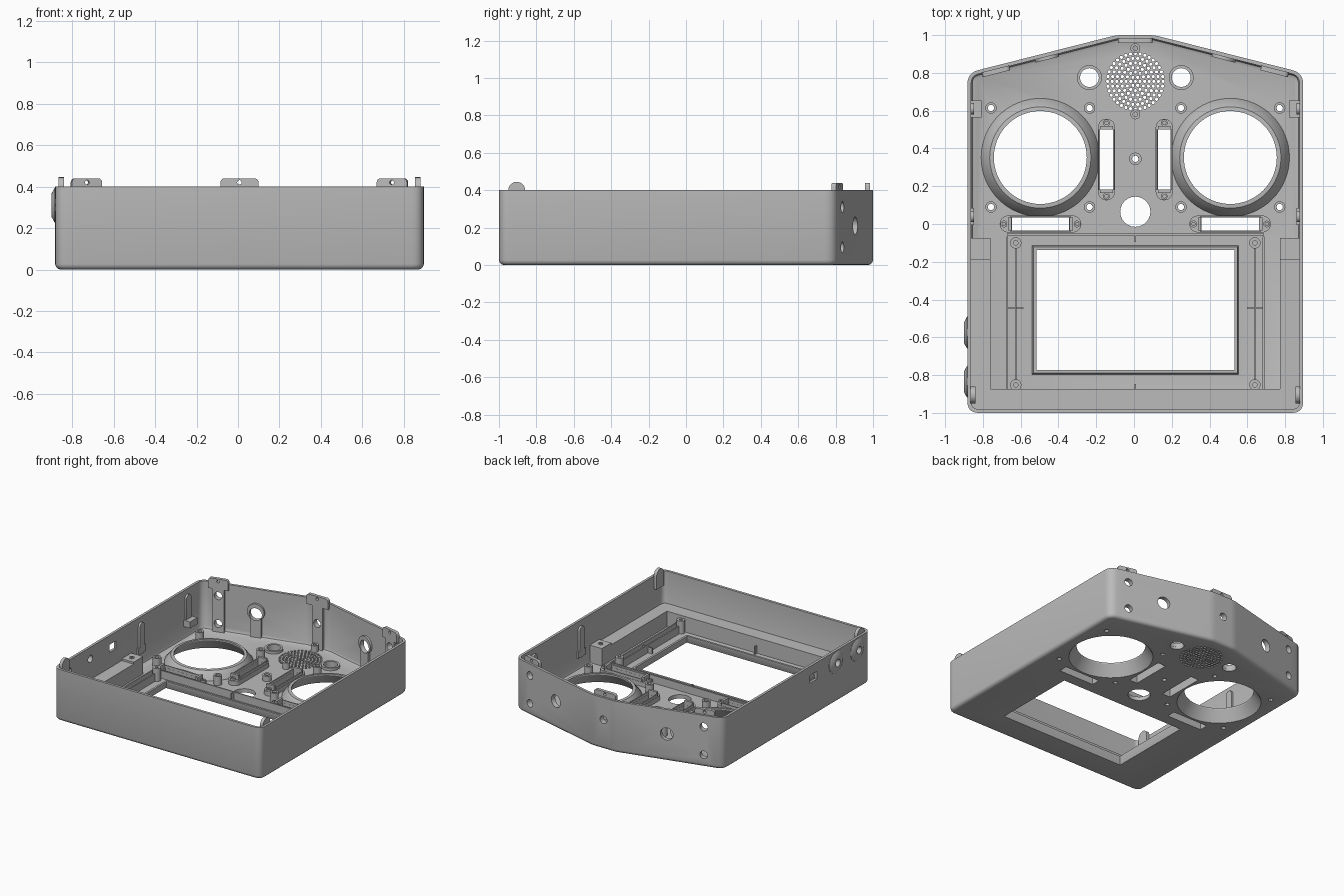
import bpy, bmesh
from math import sin, cos, pi, radians, atan2
from mathutils import Matrix, Vector

cube = bpy.data.objects.get("Cube")
if cube:
    bpy.data.objects.remove(cube)

grey = bpy.data.materials.new("plain grey")
grey.use_nodes = True
COLOUR = (0.5, 0.5, 0.5, 1)
grey.diffuse_color = COLOUR
grey.node_tree.nodes["Principled BSDF"].inputs["Base Color"].default_value = COLOUR

IDENT = Matrix.Identity(4)
SHIFT = 0.007
HALF, SHOULDER, PEAK, RIM, FLOOR, SKIN = 0.889, 0.8, 0.1, 0.4, 0.03, 0.02
SIDES = (-1, 1)
SLANT = atan2(1 - SHOULDER, HALF - PEAK)


# Helpers
def loft(bm, loops, closed=True, mat=IDENT):
    rows = [[bm.verts.new(mat @ Vector(p)) for p in loop] for loop in loops]
    n = len(rows[0])
    for k in range(len(rows) if closed else len(rows) - 1):
        a, b = rows[k], rows[(k + 1) % len(rows)]
        for i in range(n):
            j = (i + 1) % n
            bm.faces.new((a[i], a[j], b[j], b[i]))
    if not closed:
        bm.faces.new(rows[0][::-1])
        bm.faces.new(rows[-1])


def prism(bm, pts, low, high, mat=IDENT):
    loft(bm, [[(x, y, z) for x, y in pts] for z in (low, high)], False, mat)


def rect(x, y, w, d):
    return [(x - w, y - d), (x + w, y - d), (x + w, y + d), (x - w, y + d)]


def arc(x, y, r, start=0, end=360, n=24):
    full = end - start == 360
    angles = [radians(start + (end - start) * i / n) for i in range(n if full else n + 1)]
    return [(x + r * cos(a), y + r * sin(a)) for a in angles]


def lathe(bm, x, y, profile, n=32, mat=IDENT):
    loft(bm, [[(p, q, z) for p, q in arc(x, y, r, n=n)] for r, z in profile], True, mat)


def tube(bm, x, y, r, hole, top, low=0.02):
    lathe(bm, x, y, [(hole, low), (r, low), (r, top), (hole, top)], 20)


def stadium(x, y, half, r, upright):
    if upright:
        return arc(x, y + half - r, r, 0, 180, 10) + arc(x, y - half + r, r, 180, 360, 10)
    return arc(x + half - r, y, r, -90, 90, 10) + arc(x - half + r, y, r, 90, 270, 10)


def wall(x, y, angle):
    """Frame on a wall: x along it, y up, z into the case."""
    return Matrix.Translation((x, y, 0)) @ Matrix.Rotation(angle, 4, 'Z') @ Matrix.Rotation(pi / 2, 4, 'X')


def back_wall(x):
    if abs(x) < PEAK:
        return wall(x, 1, 0)
    s = 1 if x > 0 else -1
    y = SHOULDER + (HALF - abs(x)) * (1 - SHOULDER) / (HALF - PEAK)
    return wall(x, y, -s * SLANT)


def side_wall(s, y):
    return wall(s * HALF, y, -s * pi / 2)


def finish(bm, name, cutters=()):
    bmesh.ops.recalc_face_normals(bm, faces=bm.faces)
    mesh = bpy.data.meshes.new(name)
    bm.to_mesh(mesh)
    bm.free()
    ob = bpy.data.objects.new(name, mesh)
    bpy.context.collection.objects.link(ob)
    ob.location.x = SHIFT
    mesh.materials.append(grey)
    bpy.ops.object.select_all(action='DESELECT')
    ob.select_set(True)
    bpy.context.view_layer.objects.active = ob
    for cutter in cutters:
        mod = ob.modifiers.new("cut", 'BOOLEAN')
        mod.operation, mod.solver, mod.object = 'DIFFERENCE', 'EXACT', cutter
        bpy.ops.object.modifier_apply(modifier=mod.name)
    bpy.ops.object.shade_smooth_by_angle(angle=radians(30))
    return ob


# Rounded case outline, inset by d
def outline(d, z):
    pts = [(-HALF, -1), (HALF, -1), (HALF, SHOULDER), (PEAK, 1), (-PEAK, 1), (-HALF, SHOULDER)]
    radii = [0.06, 0.06, 0.06, 0.03, 0.03, 0.06]
    loop = []
    for i, p in enumerate(pts):
        p = Vector(p)
        a = (Vector(pts[i - 1]) - p).normalized()
        b = (Vector(pts[(i + 1) % len(pts)]) - p).normalized()
        spread = (a + b).normalized()
        q = p + spread * d / sin(a.angle(b) / 2)
        r = max(radii[i] - d, 0.01)
        for k in range(7):
            t = k / 6
            c = q + a * r * (1 - t) ** 2 + b * r * t ** 2
            loop.append((c.x, c.y, z))
    return loop


STICKS = [(s * 0.503, 0.352) for s in SIDES]
POSTS = [(x + u * 0.261, y + v * 0.262) for x, y in STICKS for u in SIDES for v in SIDES]
TRIMS = [(s * 0.153, 0.341, True) for s in SIDES] + [(s * 0.502, 0, False) for s in SIDES]
SPEAKER = (0, 0.755)
SCREEN_Y = -0.455

# Floor cutters: sticks, screen, power button, speaker grille, slots and screws
bm = bmesh.new()
for x, y in STICKS:
    prism(bm, arc(x, y, 0.3, n=48), -0.1, 0.15)
prism(bm, rect(0, SCREEN_Y, 0.54, 0.334), -0.1, 0.15)
prism(bm, arc(0, 0.065, 0.08), -0.1, 0.15)
for x, y in POSTS + [(0, 0.345)]:
    prism(bm, arc(x, y, 0.017, n=12), -0.1, 0.15)
for s in SIDES:
    prism(bm, arc(s * 0.243, 0.775, 0.05), -0.1, 0.15)
for x, y, upright in TRIMS:
    w, d = (0.034, 0.158) if upright else (0.152, 0.034)
    prism(bm, rect(x, y, w, d), -0.1, 0.15)
for ring in range(7):
    for x, y in arc(*SPEAKER, ring * 0.0245, n=max(1, ring * 6)):
        prism(bm, arc(x, y, 0.0088, n=8), -0.1, 0.15)
floor_cutter = finish(bm, "floor_cutter")

# Wall cutters: switch, antenna and screw holes
bm = bmesh.new()
for s in SIDES:
    for z, r in ((0.095, 0.03), (0.31, 0.03), (0.42, 0.011)):
        prism(bm, arc(0, z, r, n=16), -0.06, 0.1, back_wall(s * 0.745))
    prism(bm, arc(0, 0.21, 0.048), -0.06, 0.1, back_wall(s * 0.475))
for z, r in ((0.23, 0.03), (0.42, 0.011)):
    prism(bm, arc(0, z, r, n=16), -0.06, 0.1, back_wall(0))
for y in (-0.575, -0.835):
    prism(bm, arc(0, 0.31, 0.028, n=16), -0.06, 0.1, side_wall(-1, y))
prism(bm, rect(0, 0.3, 0.04, 0.03), -0.06, 0.1, side_wall(-1, -0.3))
wall_cutter = finish(bm, "wall_cutter")

# Open case shell with rounded lower edge
bm = bmesh.new()
steps = [(0.026, 0), (0.013, 0.004), (0.004, 0.013), (0, 0.026), (0, RIM),
         (SKIN, RIM), (SKIN, 0.05), (0.026, 0.036), (0.04, FLOOR)]
loft(bm, [outline(d, z) for d, z in steps], False)
finish(bm, "case_shell", (floor_cutter, wall_cutter))

# Conical stick rings
bm = bmesh.new()
for x, y in STICKS:
    lathe(bm, x, y, [(0.3, 0.001), (0.314, 0.025), (0.312, 0.036), (0.268, 0.09), (0.246, 0.092), (0.246, 0.082)], 64)
finish(bm, "stick_rings")

# Screw posts, button collars and speaker mounts
bm = bmesh.new()
for x, y in POSTS:
    tube(bm, x, y, 0.03, 0.017, 0.1)
for s in SIDES:
    tube(bm, s * 0.243, 0.775, 0.066, 0.05, 0.05)
    tube(bm, 0, SPEAKER[1] + s * 0.175, 0.026, 0.012, 0.08)
    for y in (-0.1, -0.852):
        tube(bm, s * 0.633, y, 0.03, 0.012, 0.13)
tube(bm, 0, 0.345, 0.033, 0.017, 0.07)
finish(bm, "screw_posts")

# Trim slot housings
bm = bmesh.new()
for x, y, upright in TRIMS:
    prism(bm, stadium(x, y, 0.216, 0.045, upright), 0.022, 0.065)
finish(bm, "trim_housings", (floor_cutter,))

# Walls and pegs at the ends of the trim slots
bm = bmesh.new()
for x, y, upright in TRIMS:
    for s in SIDES:
        if upright:
            prism(bm, rect(x, y + s * 0.168, 0.034, 0.009), 0.06, 0.1)
            prism(bm, rect(x + s * 0.039, y, 0.004, 0.16), 0.06, 0.085)
        else:
            prism(bm, rect(x + s * 0.162, y, 0.009, 0.034), 0.06, 0.1)
            prism(bm, rect(x, y + s * 0.039, 0.16, 0.004), 0.06, 0.085)
        u, v = (0, s * 0.194) if upright else (s * 0.194, 0)
        tube(bm, x + u, y + v, 0.018, 0.009, 0.08, 0.06)
finish(bm, "trim_guides")

# Tapered screen surround
bm = bmesh.new()
frame = [(0.54, 0.001), (0.548, 0.025), (0.54, 0.06), (0.524, 0.06), (0.524, 0.045)]
loft(bm, [[(x, y, z) for x, y in rect(0, SCREEN_Y, w, w - 0.206)] for w, z in frame])
finish(bm, "screen_surround")

# Display mounting ribs
bm = bmesh.new()
prism(bm, rect(0, -0.056, 0.68, 0.005), 0.022, 0.09)
for s in SIDES:
    for x in (0.633, 0.678):
        prism(bm, rect(s * x, -0.476, 0.005, 0.35 if x < 0.65 else 0.41), 0.022, 0.09)
    prism(bm, rect(s * 0.637, -0.445, 0.045, 0.004), 0.022, 0.075)
    prism(bm, rect(0, -0.47 + s * 0.392, 0.004, 0.016), 0.022, 0.09)
finish(bm, "display_ribs")

# Raised ledge around the display bay, with screw lugs
bm = bmesh.new()
prism(bm, [(-0.873, -0.19), (-0.873, -0.98), (0.873, -0.98), (0.873, -0.19),
           (0.767, -0.19), (0.767, -0.873), (-0.767, -0.873), (-0.767, -0.19)], 0.02, 0.15)
for s in SIDES:
    prism(bm, rect(s * 0.82, -0.133, 0.053, 0.058), 0.02, 0.165)
    tube(bm, s * 0.82, -0.137, 0.018, 0.01, 0.17, 0.15)
finish(bm, "bay_ledge")


# Wall brackets with lid tabs, and switch backing plates
def bracket(tab, stem):
    r = 0.02
    top = arc(tab - r, 0.44 - r, r, 0, 90, 5) + arc(r - tab, 0.44 - r, r, 90, 180, 5)
    return top + [(-tab, 0.36), (-stem, 0.36), (-stem, 0.02), (stem, 0.02), (stem, 0.36), (tab, 0.36)]


bm = bmesh.new()
prism(bm, bracket(0.092, 0.045), 0.016, 0.042, back_wall(0))
for s in SIDES:
    prism(bm, bracket(0.075, 0.045), 0.016, 0.042, back_wall(s * 0.745))
    paddle = arc(0, 0.225, 0.065, -50, 230, 20) + [(-0.042, 0.02), (0.042, 0.02)]
    prism(bm, paddle, 0.016, 0.036, back_wall(s * 0.475))
finish(bm, "wall_brackets", (wall_cutter,))

# Front lid tabs and hooks on the side walls
bm = bmesh.new()
for s in SIDES:
    tab = arc(0, 0.4, 0.045, 0, 180, 12) + [(-0.045, 0.3), (0.045, 0.3)]
    prism(bm, tab, 0.017, 0.042, side_wall(s, -0.905))
    for y, depth in ((0.61, 0.075), (0.04, 0.035)):
        hook = stadium(0, 0.24, 0.12, 0.03, True)
        prism(bm, hook, 0.017, 0.035, side_wall(s, y))
        prism(bm, rect(0, 0.15, 0.045, 0.025), 0.015, depth, side_wall(s, y))
finish(bm, "side_clips")

# Socket collars on the outer wall
bm = bmesh.new()
for y in (-0.575, -0.835):
    collar = [(0.028, 0.005), (0.086, 0.005), (0.084, -0.002), (0.055, -0.018), (0.028, -0.018)]
    lathe(bm, 0, 0.31, collar, 32, side_wall(-1, y))
finish(bm, "socket_collars")

# Remove the cutters
for cutter in (floor_cutter, wall_cutter):
    bpy.data.objects.remove(cutter)
